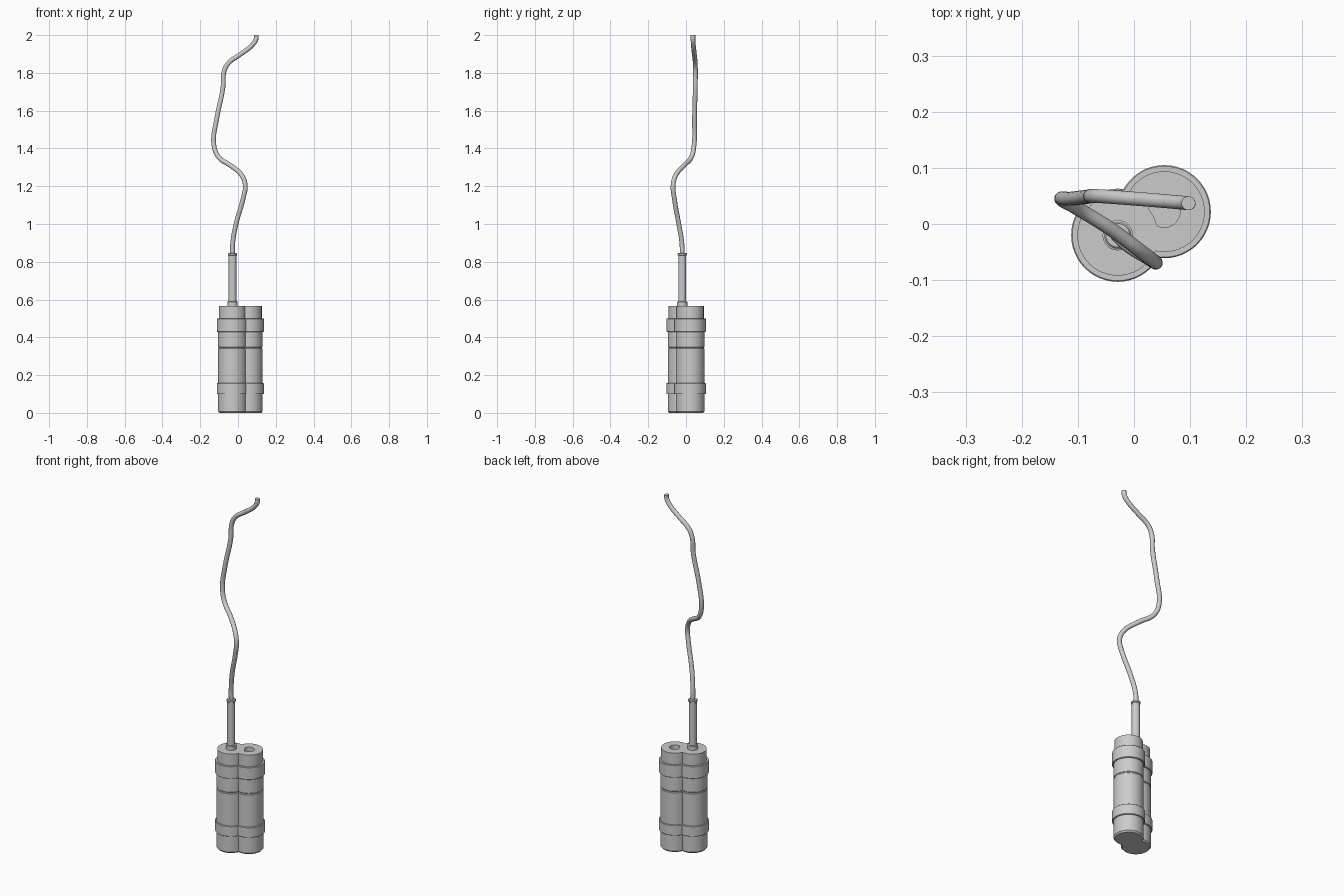
import bpy, bmesh, math
from mathutils import Matrix

if "Cube" in bpy.data.objects:
    bpy.data.objects.remove(bpy.data.objects["Cube"])


def lathe(name, profile, centre, segs=48):
    """Spin an (r, z) profile around a vertical axis at centre."""
    bm = bmesh.new()
    verts = [bm.verts.new((r, 0, z)) for r, z in profile]
    edges = [bm.edges.new(p) for p in zip(verts, verts[1:])]
    bmesh.ops.spin(bm, geom=verts + edges, cent=(0, 0, 0), axis=(0, 0, 1),
                   angle=math.tau, steps=segs)
    bmesh.ops.remove_doubles(bm, verts=bm.verts, dist=1e-5)
    bmesh.ops.recalc_face_normals(bm, faces=bm.faces)
    bmesh.ops.transform(bm, matrix=Matrix.Translation((*centre, 0)), verts=bm.verts)
    me = bpy.data.meshes.new(name)
    bm.to_mesh(me)
    bm.free()
    ob = bpy.data.objects.new(name, me)
    bpy.context.collection.objects.link(ob)
    smooth(ob)
    return ob


def smooth(ob):
    bpy.ops.object.select_all(action='DESELECT')
    ob.select_set(True)
    bpy.context.view_layer.objects.active = ob
    bpy.ops.object.shade_smooth_by_angle(angle=math.radians(35))


FRONT = (-0.029, -0.020)
BACK = (0.054, 0.022)

# Canister wall: chamfered foot, two raised bands, a groove and a narrower neck
wall = [(0, 0), (0.069, 0), (0.076, 0.008),
        (0.076, 0.099), (0.081, 0.099), (0.083, 0.101), (0.083, 0.156), (0.081, 0.158), (0.076, 0.158),
        (0.076, 0.340), (0.073, 0.343), (0.073, 0.347), (0.076, 0.350),
        (0.076, 0.429), (0.081, 0.429), (0.083, 0.431), (0.083, 0.498), (0.081, 0.500), (0.072, 0.500),
        (0.072, 0.565)]

# Front canister with closed top, rear canister with open fuse hole
lathe("front_canister", wall + [(0, 0.565)], FRONT)
lathe("rear_canister", wall + [(0.028, 0.565), (0.028, 0.525), (0, 0.525)], BACK)

# Stem with a foot collar and a rolled lip
lathe("fuse_stem", [(0, 0.56), (0.027, 0.56), (0.027, 0.588), (0.021, 0.590),
                    (0.021, 0.832), (0.024, 0.835), (0.024, 0.843),
                    (0.021, 0.846), (0.012, 0.846), (0, 0.846)], FRONT, 32)

# Wavy fuse
path = [(-0.029, -0.020, 0.84), (-0.028, -0.022, 0.90), (-0.008, -0.040, 1.01),
        (0.026, -0.061, 1.13), (0.038, -0.068, 1.21), (0.018, -0.053, 1.26),
        (-0.040, -0.010, 1.31), (-0.103, 0.029, 1.355), (-0.128, 0.043, 1.42),
        (-0.112, 0.045, 1.56), (-0.080, 0.049, 1.72), (-0.073, 0.050, 1.81),
        (-0.052, 0.049, 1.850), (0.015, 0.044, 1.900), (0.075, 0.039, 1.947),
        (0.096, 0.037, 1.98), (0.097, 0.037, 2.0)]
cu = bpy.data.curves.new("fuse", 'CURVE')
cu.dimensions = '3D'
cu.bevel_depth = 0.0125
cu.bevel_resolution = 6
cu.resolution_u = 6
cu.use_fill_caps = True
sp = cu.splines.new('BEZIER')
sp.bezier_points.add(len(path) - 1)
for bp, co in zip(sp.bezier_points, path):
    bp.co = co
    bp.handle_left_type = bp.handle_right_type = 'AUTO'
fuse = bpy.data.objects.new("fuse", cu)
bpy.context.collection.objects.link(fuse)
bpy.ops.object.select_all(action='DESELECT')
fuse.select_set(True)
bpy.context.view_layer.objects.active = fuse
bpy.ops.object.convert(target='MESH')
smooth(bpy.context.view_layer.objects.active)
